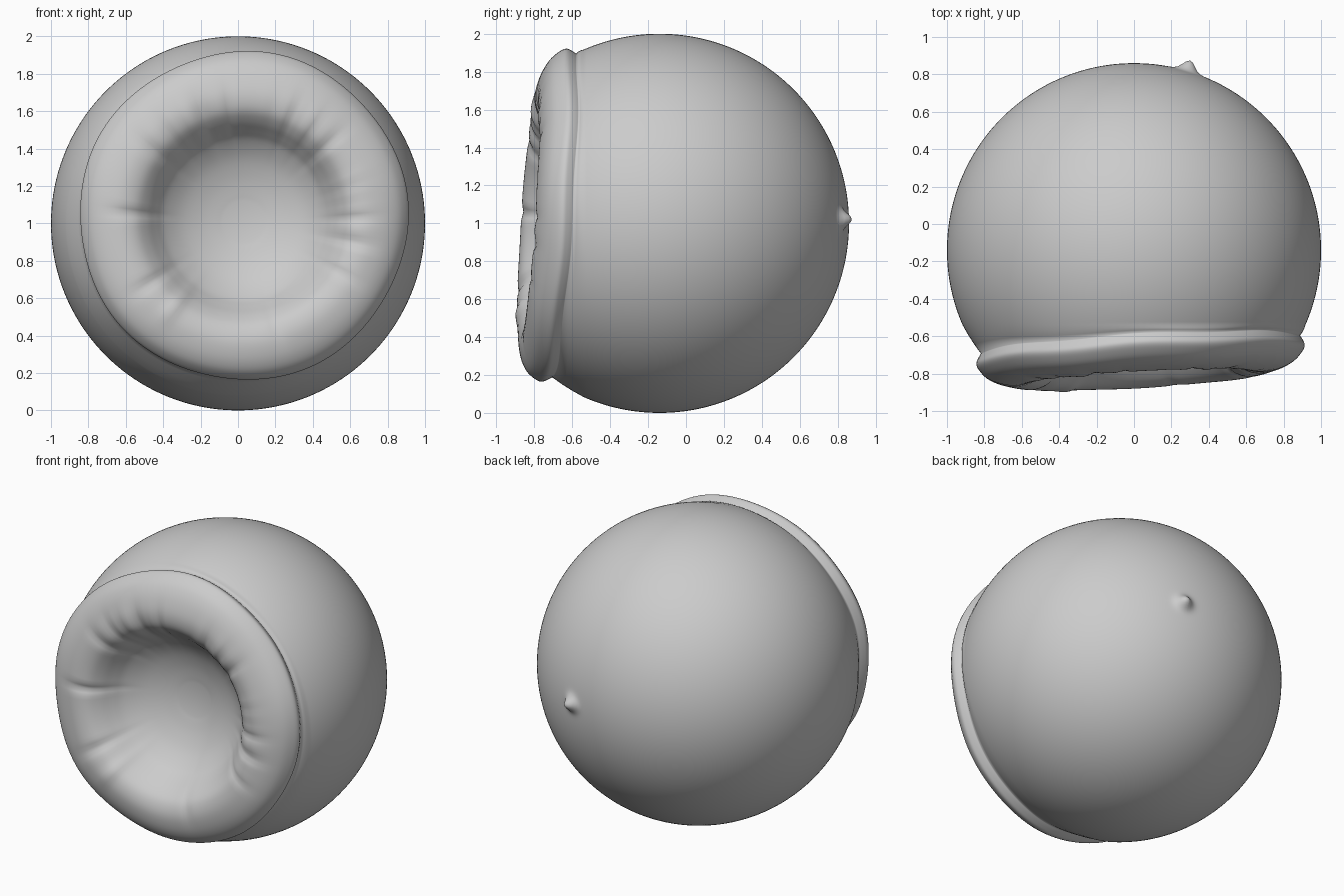
import bpy, bmesh, math, random
from mathutils import Vector

if "Cube" in bpy.data.objects:
    bpy.data.objects.remove(bpy.data.objects["Cube"])

random.seed(4)
SEG = 160
BALL = Vector((0, -0.14, 1))
LIP = Vector((0.03, -0.70, 1.04))
NUB = Vector((0.285, 0.818, 1.02))

# lip and bowl profile: radius, distance forward of the lip plane
profile = [(0.853, -0.055), (0.868, -0.03), (0.878, 0.0), (0.862, 0.035),
           (0.82, 0.08), (0.75, 0.115), (0.66, 0.132), (0.58, 0.115), (0.52, 0.065),
           (0.47, 0.0), (0.42, -0.06), (0.33, -0.125), (0.22, -0.17), (0.11, -0.195)]
BOTTOM = -0.202

# skin creases: angle, strength, width; mostly along the upper and right edge
creases = [(random.uniform(-0.7, 2.3), random.uniform(-0.02, 0.012),
            random.uniform(0.02, 0.045)) for _ in range(24)]
creases += [(3.1, -0.022, 0.04), (3.75, -0.018, 0.05), (4.05, 0.014, 0.06),
            (2.5, -0.016, 0.05), (5.0, -0.008, 0.05)]


def smooth_profile(pts, steps):
    """Catmull-Rom interpolation of a short profile."""
    p = [Vector(q) for q in pts]
    p = [p[0]] + p + [p[-1]]
    out = []
    for i in range(1, len(p) - 2):
        a, b, c, d = p[i - 1:i + 3]
        for k in range(steps):
            t = k / steps
            out.append(0.5 * (2 * b + (c - a) * t + (2 * a - 5 * b + 4 * c - d) * t * t
                              + (3 * b - a - 3 * c + d) * t ** 3))
    return out + [p[-1]]


def ball_point(theta, a):
    n = Vector((math.sin(theta) * math.cos(a), math.cos(theta), math.sin(theta) * math.sin(a)))
    co = BALL + n
    d = (co - NUB).length
    return co + n * 0.058 * math.exp(-(d / 0.043) ** 2)


def lip_point(r, h, a):
    # creases fade in on the inner roll of the lip
    fade = math.exp(-((r - 0.58) / 0.12) ** 2)
    for ang, s, w in creases:
        d = (a - ang + math.pi) % (2 * math.pi) - math.pi
        h += s * fade * math.exp(-(d / w) ** 2)
    # slightly uneven outer edge
    edge = max(0, (r - 0.6) / 0.28)
    r += edge * 0.006 * math.sin(5 * a + 1)
    h += edge * 0.006 * math.sin(7 * a)
    x, z = r * math.cos(a), r * math.sin(a)
    drop = 0.035 * (1 - r / 0.88)
    return LIP + Vector((x, -h + 0.057 * x + 0.068 * z, z - drop))


bm = bmesh.new()
angles = [2 * math.pi * i / SEG for i in range(SEG)]
rings = []

# round body, from the back pole to the neck
last = math.acos(-0.40)
N = 110
for k in range(1, N + 1):
    rings.append([bm.verts.new(ball_point(last * k / N, a)) for a in angles])

# short neck joining the body to the tilted lip
for t in (0.33, 0.67):
    ring = []
    for a in angles:
        p = ball_point(last, a).lerp(lip_point(*profile[0], a), t)
        out = Vector((math.cos(a), 0, math.sin(a)))
        ring.append(bm.verts.new(p + out * 0.004))
    rings.append(ring)

# rolled lip and hollow bowl
for r, h in smooth_profile(profile, 4):
    rings.append([bm.verts.new(lip_point(r, h, a)) for a in angles])

for r0, r1 in zip(rings, rings[1:]):
    for i in range(SEG):
        j = (i + 1) % SEG
        bm.faces.new((r0[i], r0[j], r1[j], r1[i]))

# close both poles
for ring, tip in ((rings[0], ball_point(0, 0)), (rings[-1], lip_point(0, BOTTOM, 0))):
    v = bm.verts.new(tip)
    for i in range(SEG):
        bm.faces.new((ring[i], ring[(i + 1) % SEG], v))

bmesh.ops.recalc_face_normals(bm, faces=bm.faces)
mesh = bpy.data.meshes.new("hollow_ball")
bm.to_mesh(mesh)
bm.free()
obj = bpy.data.objects.new("hollow_ball", mesh)
bpy.context.collection.objects.link(obj)
for p in mesh.polygons:
    p.use_smooth = True
